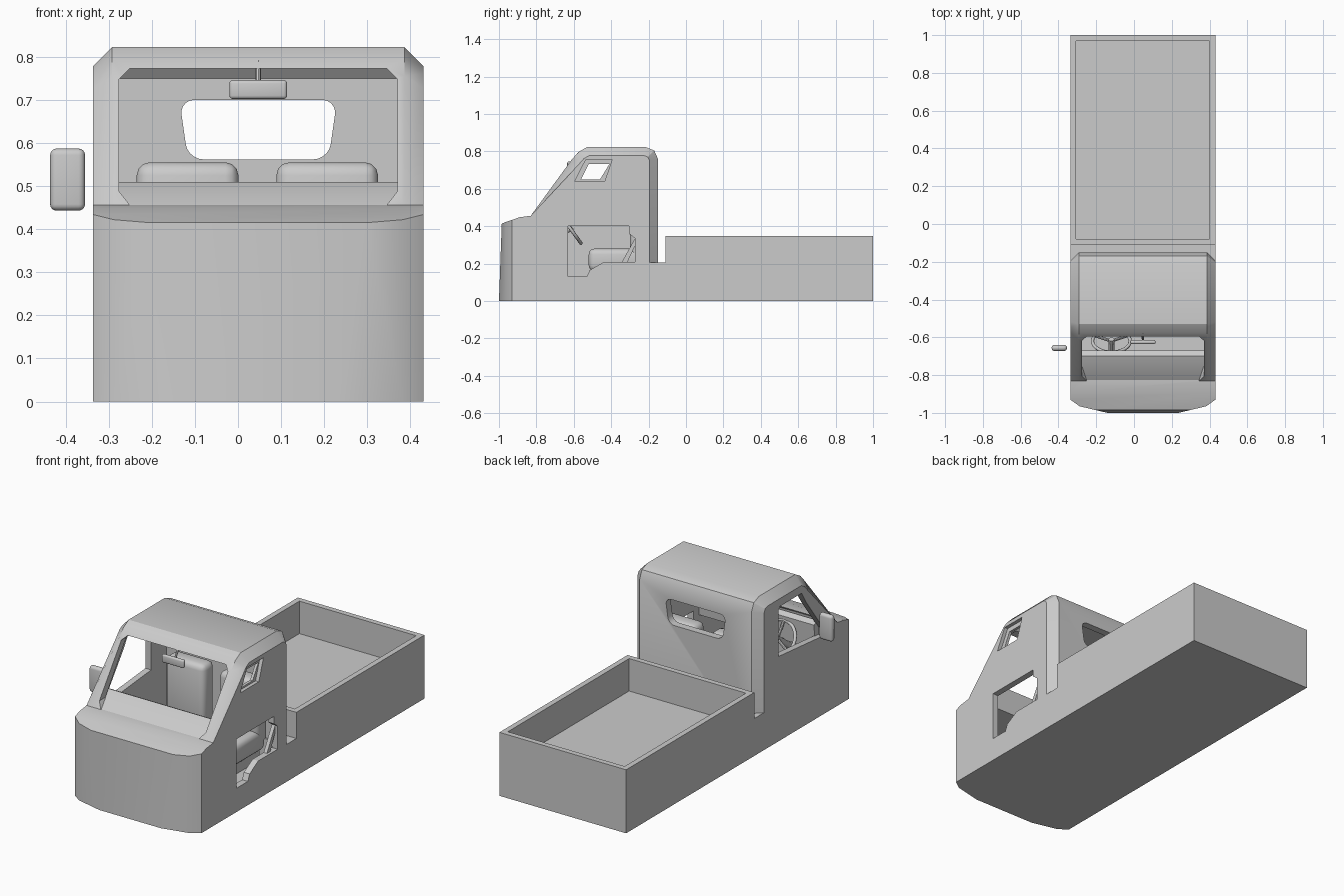
import bpy, bmesh, math
from mathutils import Vector, Matrix

if "Cube" in bpy.data.objects:
    bpy.data.objects.remove(bpy.data.objects["Cube"])

grey = bpy.data.materials.new("plain grey")
grey.use_nodes = True
grey.diffuse_color = (0.6, 0.6, 0.6, 1)
grey.node_tree.nodes["Principled BSDF"].inputs["Base Color"].default_value = (0.6, 0.6, 0.6, 1)

CX, HALF = 0.047, 0.384          # truck centre line and half width
LEFT, RIGHT = CX + HALF, CX - HALF


def finish(name, bm, smooth=None):
    bmesh.ops.recalc_face_normals(bm, faces=bm.faces)
    mesh = bpy.data.meshes.new(name)
    bm.to_mesh(mesh)
    bm.free()
    mesh.materials.append(grey)
    ob = bpy.data.objects.new(name, mesh)
    bpy.context.collection.objects.link(ob)
    if smooth:
        activate(ob)
        bpy.ops.object.shade_smooth_by_angle(angle=math.radians(smooth))
    return ob


def activate(ob):
    bpy.ops.object.select_all(action='DESELECT')
    ob.select_set(True)
    bpy.context.view_layer.objects.active = ob


def prism(outline, a, b, axis='x'):
    """Extrude a (y, z) outline along x, or an (x, z) outline along y."""
    bm = bmesh.new()
    place = (lambda p, t: (t, *p)) if axis == 'x' else (lambda p, t: (p[0], t, p[1]))
    face = bm.faces.new([bm.verts.new(place(p, a)) for p in outline])
    ext = bmesh.ops.extrude_face_region(bm, geom=[face])
    moved = [v for v in ext["geom"] if isinstance(v, bmesh.types.BMVert)]
    bmesh.ops.translate(bm, verts=moved, vec=place((0, 0), b - a))
    return bm


def box(x0, x1, y0, y1, z0, z1, bevel=0, segments=3):
    bm = prism([(y0, z0), (y1, z0), (y1, z1), (y0, z1)], x0, x1)
    if bevel:
        bmesh.ops.bevel(bm, geom=bm.edges[:], offset=bevel, segments=segments,
                        profile=0.5, affect='EDGES')
    return bm


def cut(ob, bm):
    cutter = finish("cutter", bm)
    cutter.hide_render = True
    activate(ob)
    mod = ob.modifiers.new("cut", 'BOOLEAN')
    mod.operation, mod.solver, mod.object = 'DIFFERENCE', 'EXACT', cutter
    bpy.ops.object.modifier_apply(modifier=mod.name)
    bpy.data.objects.remove(cutter)


def rod(name, p, q, radius, sides=12):
    p, q = Vector(p), Vector(q)
    bm = bmesh.new()
    turn = (q - p).to_track_quat('Z', 'Y').to_matrix().to_4x4()
    bmesh.ops.create_cone(bm, cap_ends=True, segments=sides, radius1=radius, radius2=radius,
                          depth=(q - p).length, matrix=Matrix.Translation((p + q) / 2) @ turn)
    return finish(name, bm, 40)


# Cab shell: side profile, chamfered along the sides of roof, windscreen and back
profile = [(-1, 0), (-.985, .415), (-.89, .448), (-.83, .456), (-.612, .755), (-.575, .797),
           (-.53, .823), (-.215, .823), (-.17, .805), (-.15, .76), (-.15, 0)]
bm = prism(profile, RIGHT, LEFT)
rim = [e for e in bm.edges if abs(e.verts[0].co.x - e.verts[1].co.x) < .01
       and min(v.co.z for v in e.verts) > .45
       or abs(e.verts[0].co.x - e.verts[1].co.x) < .01 and all(v.co.y > -.16 for v in e.verts)]
bmesh.ops.bevel(bm, geom=rim, offset=.045, segments=1, affect='EDGES')
# Faceted bow of the nose
for side in (1, -1):
    for (x0, y0), (x1, y1) in (((.384, -.93), (.335, -.965)), ((.335, -.965), (.2, -.997))):
        normal = Vector((side * (y0 - y1), x1 - x0, 0))
        bmesh.ops.bisect_plane(bm, geom=bm.verts[:] + bm.edges[:] + bm.faces[:],
                               plane_co=(CX + side * x0, y0, 0), plane_no=normal, clear_outer=True)
        bmesh.ops.holes_fill(bm, edges=[e for e in bm.edges if e.is_boundary])
cab = finish("cab", bm)

# Hollow interior
cut(cab, prism([(-.9, .1), (-.9, .4), (-.8, .42), (-.575, .745), (-.53, .787), (-.22, .787),
                (-.19, .75), (-.19, .1)], RIGHT + .035, LEFT - .035))
# Windscreen with clipped corners
w = .323
cut(cab, prism([(CX - w + .025, .456), (CX + w - .025, .456), (CX + w, .488), (CX + w, .748),
                (CX + w - .025, .773), (CX - w + .025, .773), (CX - w, .748), (CX - w, .488)],
               -1.1, -.5, 'y'))
# Rounded rear window, wider at the top
corners = [(-.163, .562), (.163, .562), (.183, .7), (-.183, .7)]
bm = prism([(CX + x, z) for x, z in corners], -.3, -.05, 'y')
bmesh.ops.bevel(bm, geom=[e for e in bm.edges if abs(e.verts[0].co.y - e.verts[1].co.y) > .1],
                offset=.035, segments=5, profile=.5, affect='EDGES')
cut(cab, bm)
# Door window on the right
cut(cab, prism([(-.32, .465), (-.32, .72), (-.335, .735), (-.52, .735), (-.56, .67), (-.71, .47),
                (-.71, .43)], RIGHT - .1, RIGHT + .1))
# Quarter window on the left, set in a shallow recess
cut(cab, prism([(-.595, .64), (-.535, .757), (-.395, .757), (-.435, .64)], LEFT - .02, LEFT + .1))
cut(cab, prism([(-.562, .65), (-.52, .732), (-.41, .732), (-.46, .65)], LEFT - .1, LEFT + .1))
# Low opening in the left door
cut(cab, prism([(-.63, .13), (-.53, .13), (-.515, .165), (-.44, .208), (-.272, .208),
                (-.272, .335), (-.305, .36), (-.305, .4), (-.63, .4)], LEFT - .1, LEFT + .1))
activate(cab)
bpy.ops.object.shade_smooth_by_angle(angle=math.radians(28))

# Slanted brace across the corner of the low opening
finish("door_brace", prism([(-.345, .205), (-.315, .205), (-.27, .3), (-.27, .34)],
                           LEFT - .035, LEFT - .015))

# Chassis link and open cargo bed
finish("chassis", box(RIGHT, LEFT, -.2, -.1, 0, .205))
bed = finish("cargo_bed", box(RIGHT, LEFT, -.11, 1, 0, .348))
cut(bed, box(RIGHT + .03, LEFT - .03, -.08, .97, .17, .5))

# Dashboard
finish("dashboard", prism([(-.825, .456), (-.7, .51), (-.67, .495), (-.68, .36), (-.88, .33),
                           (-.88, .4)], RIGHT + .03, LEFT - .03), 30)

# Seats
for label, x in (("right", CX - .164), ("left", CX + .16)):
    finish(label + "_seat_back", box(x - .118, x + .118, -.3, -.2, .2, .555, .03), 40)
    finish(label + "_seat_cushion", box(x - .118, x + .118, -.52, -.22, .16, .28, .03), 40)
    finish(label + "_seat_base", box(x - .09, x + .09, -.48, -.24, .095, .17))

# Steering wheel, spokes and column
hub = Vector((-.12, -.62, .39))
tilt = Matrix.Rotation(math.radians(-54), 3, 'X')
bpy.ops.mesh.primitive_torus_add(location=hub, rotation=tilt.to_euler(), major_radius=.1,
                                 minor_radius=.009, major_segments=32, minor_segments=8)
wheel = bpy.context.object
wheel.name = "steering_wheel"
wheel.data.materials.append(grey)
bpy.ops.object.shade_smooth_by_angle(angle=math.radians(60))
axle = tilt @ Vector((0, 0, 1))
wheel.rotation_euler = (math.radians(126), 0, 0)
axle = Matrix.Rotation(math.radians(126), 3, 'X') @ Vector((0, 0, 1))
for i in range(3):
    a = math.radians(90 + 120 * i)
    spoke = Matrix.Rotation(math.radians(126), 3, 'X') @ Vector((math.cos(a), math.sin(a), 0))
    rod("steering_spoke", hub, hub + spoke * .1, .008, 8)
down = axle if axle.y < 0 else -axle
rod("steering_column", hub - down * .012, hub + down * .14, .016)

# Mirrors
finish("side_mirror", box(-.436, -.355, -.672, -.64, .443, .587, .015, 4), 40)
finish("cabin_mirror", box(CX - .067, CX + .067, -.635, -.615, .702, .746, .008), 40)
rod("cabin_mirror_stem", (CX, -.61, .735), (CX, -.575, .79), .006, 8)
